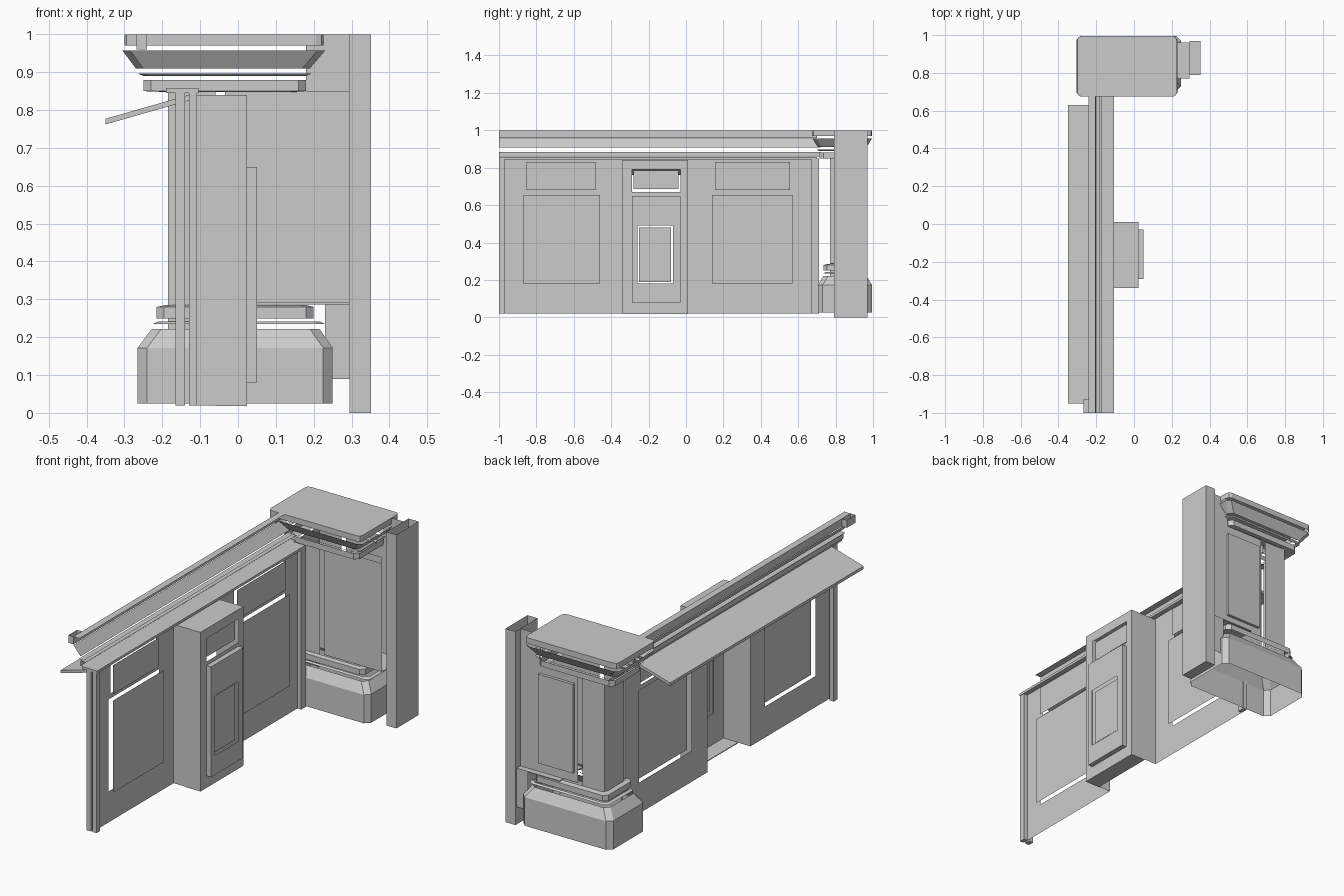
import bpy, math

if "Cube" in bpy.data.objects:
    bpy.data.objects.remove(bpy.data.objects["Cube"])


def make(name, verts, faces):
    me = bpy.data.meshes.new(name)
    me.from_pydata(verts, [], faces)
    ob = bpy.data.objects.new(name, me)
    bpy.context.collection.objects.link(ob)
    return ob


def box(name, x0, x1, y0, y1, z0, z1, skip=()):
    # box with optional open sides
    v = [(x, y, z) for x in (x0, x1) for y in (y0, y1) for z in (z0, z1)]
    f = {'-x': (0, 1, 3, 2), '+x': (4, 6, 7, 5), '-y': (0, 4, 5, 1),
         '+y': (2, 3, 7, 6), '-z': (0, 2, 6, 4), '+z': (1, 5, 7, 3)}
    return make(name, v, [q for k, q in f.items() if k not in skip])


def sheet(name, axis, pos, a0, a1, z0, z1, holes=()):
    # flat sheet across x or y, with rectangular openings (a0, a1, z0, z1)
    us = sorted({a0, a1, *[u for h in holes for u in h[:2]]})
    ws = sorted({z0, z1, *[w for h in holes for w in h[2:]]})
    verts, faces = [], []
    for u in us:
        for w in ws:
            verts.append((pos, u, w) if axis == 'x' else (u, pos, w))
    n = len(ws)
    for i in range(len(us) - 1):
        for j in range(n - 1):
            cu, cw = (us[i] + us[i + 1]) / 2, (ws[j] + ws[j + 1]) / 2
            if any(h[0] < cu < h[1] and h[2] < cw < h[3] for h in holes):
                continue
            a = i * n + j
            faces.append((a, a + n, a + n + 1, a + 1))
    return make(name, verts, faces)


def loft(name, rows, top=False, r=0.02, seg=1):
    # stacked corner-cut rectangles (z, x0, x1, y0, y1) joined into a moulding
    verts, faces = [], []
    n = 4 * (seg + 1)
    for z, x0, x1, y0, y1 in rows:
        for k, (cx, cy) in enumerate(((x1 - r, y1 - r), (x0 + r, y1 - r),
                                      (x0 + r, y0 + r), (x1 - r, y0 + r))):
            for s in range(seg + 1):
                t = math.pi / 2 * (k + s / seg)
                verts.append((cx + r * math.cos(t), cy + r * math.sin(t), z))
    for i in range(len(rows) - 1):
        for j in range(n):
            k = (j + 1) % n
            faces.append((i * n + j, i * n + k, i * n + n + k, i * n + n + j))
    if top:
        faces.append(tuple(range((len(rows) - 1) * n, len(rows) * n)))
    return make(name, verts, faces)


def extrude(name, pts, y0, y1, closed=False):
    # x-z profile run along y
    n = len(pts)
    v = [(x, y, z) for y in (y0, y1) for x, z in pts]
    f = [(i, (i + 1) % n, n + (i + 1) % n, n + i) for i in range(n if closed else n - 1)]
    if closed:
        f += [tuple(range(n)), tuple(range(2 * n - 1, n - 1, -1))]
    return make(name, v, f)


# long wall: sheet with openings, raised panels floating in front of them
low = [(-0.87, -0.46, 0.18, 0.655), (0.14, 0.57, 0.18, 0.655)]
high = [(-0.855, -0.485, 0.68, 0.83), (0.155, 0.555, 0.68, 0.83)]
pil = (-0.34, 0.01, 0.02, 0.84)
sheet('wall', 'x', -0.13, -1.0, 0.71, 0.02, 0.85, low + high + [pil])
for i in range(2):
    sheet('lower_panel', 'x', -0.105, *low[i])
    sheet('upper_panel', 'x', -0.115, *high[i])
box('wall_end_trim', -0.13, -0.108, -1.0, -0.97, 0.02, 0.85)
box('wall_end_back', -0.165, -0.14, -1.0, -0.97, 0.02, 0.85)
box('wall_corner_trim', -0.13, -0.108, 0.67, 0.71, 0.02, 0.85)

# pilaster: hollow, open at the back and mostly open below
box('pilaster', -0.13, 0.024, *pil, skip=('-x', '+x', '-z'))
box('pilaster_floor', -0.06, 0.024, -0.34, 0.01, 0.018, 0.022)
centre = (-0.26, -0.07, 0.18, 0.49)
slot = (-0.29, -0.03, 0.67, 0.79)
sheet('pilaster_front', 'x', 0.024, *pil, [centre, slot])
box('pilaster_frame_edge', 0.024, 0.05, -0.29, -0.03, 0.08, 0.65, skip=('-x', '+x'))
sheet('pilaster_frame', 'x', 0.05, -0.29, -0.03, 0.08, 0.65, [centre])
sheet('pilaster_lower_panel', 'x', 0.04, -0.25, -0.08, 0.19, 0.48)
sheet('pilaster_upper_panel', 'x', 0.012, -0.28, -0.04, 0.685, 0.785)

# sloped shelf, ledge and rail mouldings along the wall
extrude('sloped_shelf', [(-0.35, 0.762), (-0.13, 0.825), (-0.13, 0.84), (-0.35, 0.777)],
        -0.95, 0.63, True)
extrude('wall_ledge', [(-0.19, 0.845), (-0.105, 0.845), (-0.105, 0.858), (-0.19, 0.858)],
        -1.0, 0.70, True)
extrude('rail_band', [(-0.17, 0.86), (-0.2, 0.86), (-0.2, 0.885), (-0.17, 0.885)], -1.0, 0.72)
extrude('rail_bead', [(-0.21, 0.893), (-0.18, 0.893)], -1.0, 0.72)
extrude('rail_chamfer', [(-0.2, 0.908), (-0.24, 0.957)], -1.0, 0.72)
extrude('rail_face', [(-0.24, 0.96), (-0.24, 1.0), (-0.205, 1.0)], -1.0, 0.70)
box('rail_end_block', -0.268, -0.24, -1.0, -0.93, 0.96, 1.0, skip=('+z',))

# pier base and cap mouldings
loft('pier_base', [(0.025, -0.265, 0.25, 0.705, 0.995), (0.172, -0.265, 0.25, 0.705, 0.995),
                   (0.222, -0.228, 0.215, 0.735, 0.965)], r=0.025)
sheet('base_return', 'y', 0.96, 0.23, 0.295, 0.09, 0.29)
loft('base_bead', [(0.235, -0.225, 0.23, 0.735, 0.965), (0.242, -0.21, 0.215, 0.745, 0.955)])
loft('base_band', [(0.25, -0.215, 0.2, 0.735, 0.96), (0.28, -0.215, 0.2, 0.735, 0.96),
                   (0.285, -0.19, 0.18, 0.755, 0.935)])
loft('neck_band', [(0.848, -0.2, 0.15, 0.74, 0.935), (0.85, -0.25, 0.18, 0.715, 0.955),
                   (0.88, -0.25, 0.18, 0.715, 0.955)])
loft('neck_bead', [(0.89, -0.25, 0.18, 0.71, 0.96), (0.897, -0.265, 0.195, 0.70, 0.97)])
loft('cap_chamfer', [(0.91, -0.27, 0.19, 0.705, 0.965), (0.957, -0.305, 0.23, 0.675, 0.995)])
loft('cap_slab', [(0.97, -0.3, 0.226, 0.675, 0.995), (1.0, -0.3, 0.226, 0.675, 0.995)],
     top=True, seg=2)

# pier shaft: corner strips, plain front panel, raised back panel
for side, y in (('front', 0.755), ('back', 0.93)):
    sheet('shaft_strip_' + side, 'y', y, -0.185, -0.06, 0.22, 0.85)
sheet('shaft_panel_front', 'y', 0.755, -0.035, 0.295, 0.29, 0.85)
sheet('shaft_panel_back', 'y', 0.93, -0.035, 0.295, 0.29, 0.85, [(0.0, 0.17, 0.36, 0.78)])
box('panel_edge_back', -0.015, 0.185, 0.93, 0.945, 0.34, 0.8, skip=('+y', '-y'))
sheet('panel_face_back', 'y', 0.945, -0.015, 0.185, 0.34, 0.8)
sheet('shaft_side', 'x', -0.185, 0.77, 0.93, 0.22, 0.85)
sheet('shaft_upper_back', 'y', 0.93, 0.18, 0.295, 0.85, 1.0)
box('shaft_ledge', 0.05, 0.295, 0.77, 0.96, 0.286, 0.29)

# tall hollow post, open at the top
box('end_post', 0.295, 0.352, 0.79, 0.97, 0.0, 1.0, skip=('+z',))
